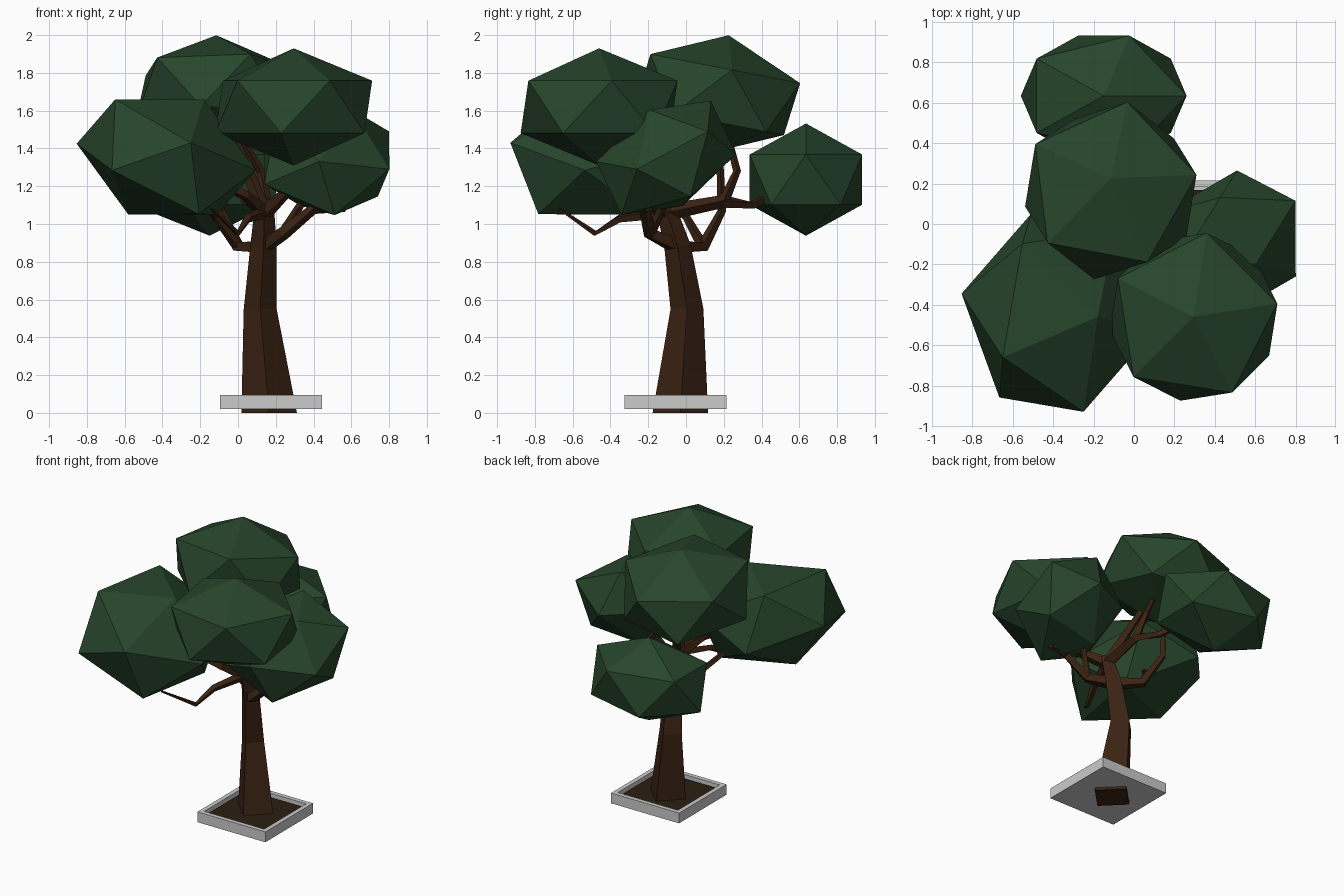
import bpy, bmesh
from math import cos, sin, pi, radians
from mathutils import Vector, Matrix, Euler

if "Cube" in bpy.data.objects:
    bpy.data.objects.remove(bpy.data.objects["Cube"])

UP = Vector((0, 0, 1))


def material(name, *rgb):
    m = bpy.data.materials.new(name)
    m.diffuse_color = (*rgb, 1)
    m.use_nodes = True
    m.node_tree.nodes["Principled BSDF"].inputs["Base Color"].default_value = m.diffuse_color
    return m


LEAF = material("leaf_green", .02, .06, .024)
BARK = material("bark_brown", .042, .016, .006)
SOIL = material("soil_brown", .025, .014, .006)


def finish(name, bm, mat=None):
    bmesh.ops.recalc_face_normals(bm, faces=bm.faces)
    me = bpy.data.meshes.new(name)
    bm.to_mesh(me)
    bm.free()
    if mat:
        me.materials.append(mat)
    bpy.context.collection.objects.link(bpy.data.objects.new(name, me))


def foliage(name, centre, shape):
    """Icosahedron put through a stretching matrix."""
    bm = bmesh.new()
    m = Matrix.Translation(centre) @ shape.to_4x4()
    bmesh.ops.create_icosphere(bm, subdivisions=1, radius=1, matrix=m)
    finish(name, bm, LEAF)


def tube(name, pts, radii):
    """Tapered four-sided limb."""
    bm = bmesh.new()
    rings = []
    for i, p in enumerate(pts):
        tangent = pts[min(i + 1, len(pts) - 1)] - pts[i - 1] if i else pts[1] - p
        q = UP.rotation_difference(tangent if p.z else UP)
        rings.append([bm.verts.new(p + q @ Vector((cos(k * pi / 2), sin(k * pi / 2), 0)) * radii[i])
                      for k in range(4)])
    for a, b in zip(rings, rings[1:]):
        for k in range(4):
            bm.faces.new((a[k], a[k - 1], b[k - 1], b[k]))
    bm.faces.new(rings[0])
    bm.faces.new(rings[-1])
    finish(name, bm, BARK)


def limb(name, *path, thick=.045, tip=.012):
    pts = [Vector(p) for p in path]
    n = len(pts) - 1
    tube(name, pts, [thick + (tip - thick) * i / n for i in range(n + 1)])


def slab(name, width, low, high, mat=None, rim=0):
    """Square slab round the trunk foot, with an optional sunken top."""
    bm = bmesh.new()
    place = Matrix.Translation((.175, -.055, (low + high) / 2))
    bmesh.ops.create_cube(bm, size=1, matrix=place @ Matrix.Diagonal((width, width, high - low, 1)))
    if rim:
        top = max(bm.faces, key=lambda f: f.calc_center_median().z)
        bmesh.ops.inset_region(bm, faces=[top], thickness=rim)
        for f in bmesh.ops.extrude_discrete_faces(bm, faces=[top])["faces"]:
            bmesh.ops.translate(bm, verts=f.verts, vec=-UP * .04)
    finish(name, bm, mat)


# planter tray and soil
slab("planter", .54, .02, .094, rim=.045)
slab("soil", .449, .05, .072, SOIL)

# trunk
low = Vector((.135, -.045, .88))
high = Vector((.14, -.11, 1.1))
tube("trunk", [Vector((.165, -.03, 0)), Vector((.117, .005, .55)), low, high], [.147, .087, .07, .05])

# foliage: round clumps from radii, spin and tilt
clumps = {
    "front_right": Vector((.295, -.46, 1.62)),
    "top": Vector((-.115, .165, 1.685)),
    "back": Vector((-.15, .635, 1.235)),
    "left": Vector((-.38, -.44, 1.355)),
    "right": Vector((.47, -.105, 1.35)),
}


def rounded(rx, ry, rz, spin=0, tilt=0):
    return (Euler((radians(tilt), 0, radians(spin))).to_matrix() @ Matrix.Diagonal((rx, ry, rz)))


shapes = {
    "front_right": rounded(.47, .47, .31, spin=9),
    "top": Matrix.Rotation(radians(-11), 3, 'X') @ rounded(.478, .478, .32, spin=7),
    "back": rounded(.459, .35, .297),
    # skewed clumps: three axis vectors each
    "left": Matrix(((.359, .088, .189), (-.178, .489, .134), (-.27, -.22, .305))).transposed(),
    "right": Matrix(((-.12, .304, -.048), (-.184, .064, .298), (.33, .22, .14))).transposed(),
}
for key, centre in clumps.items():
    foliage("foliage_" + key, centre, shapes[key])

# main branches run from the trunk through their bends into a clump
crotch = high - UP * .04
left_bend, right_bend, back_bend = (0, .09, .88), (.24, -.19, .95), (.15, .2, 1.12)
limb("branch_left", low, left_bend, (-.09, .19, 1.07), clumps["top"])
limb("branch_right", low, right_bend, (.4, -.22, 1.08), (.55, -.2, 1.07), clumps["right"])
limb("branch_back", crotch, back_bend, (.08, .35, 1.1), clumps["back"])
limb("branch_front", crotch, (.29, -.3, 1.2), clumps["front_right"])
limb("branch_front_left", crotch, (.04, -.25, 1.15), clumps["left"])
limb("branch_up", crotch, clumps["top"], thick=.04)

# thinner forks off the bends
limb("fork_left", left_bend, (-.12, 0, 1.04), clumps["left"], thick=.03)
limb("fork_right", right_bend, (.33, -.12, 1.1), clumps["right"], thick=.03)
limb("fork_back", back_bend, (.12, .27, 1.28), clumps["top"], thick=.03)
limb("twig_low", crotch, (.05, -.35, 1.03), (0, -.48, .95), (-.14, -.67, 1.08), thick=.032, tip=.007)
